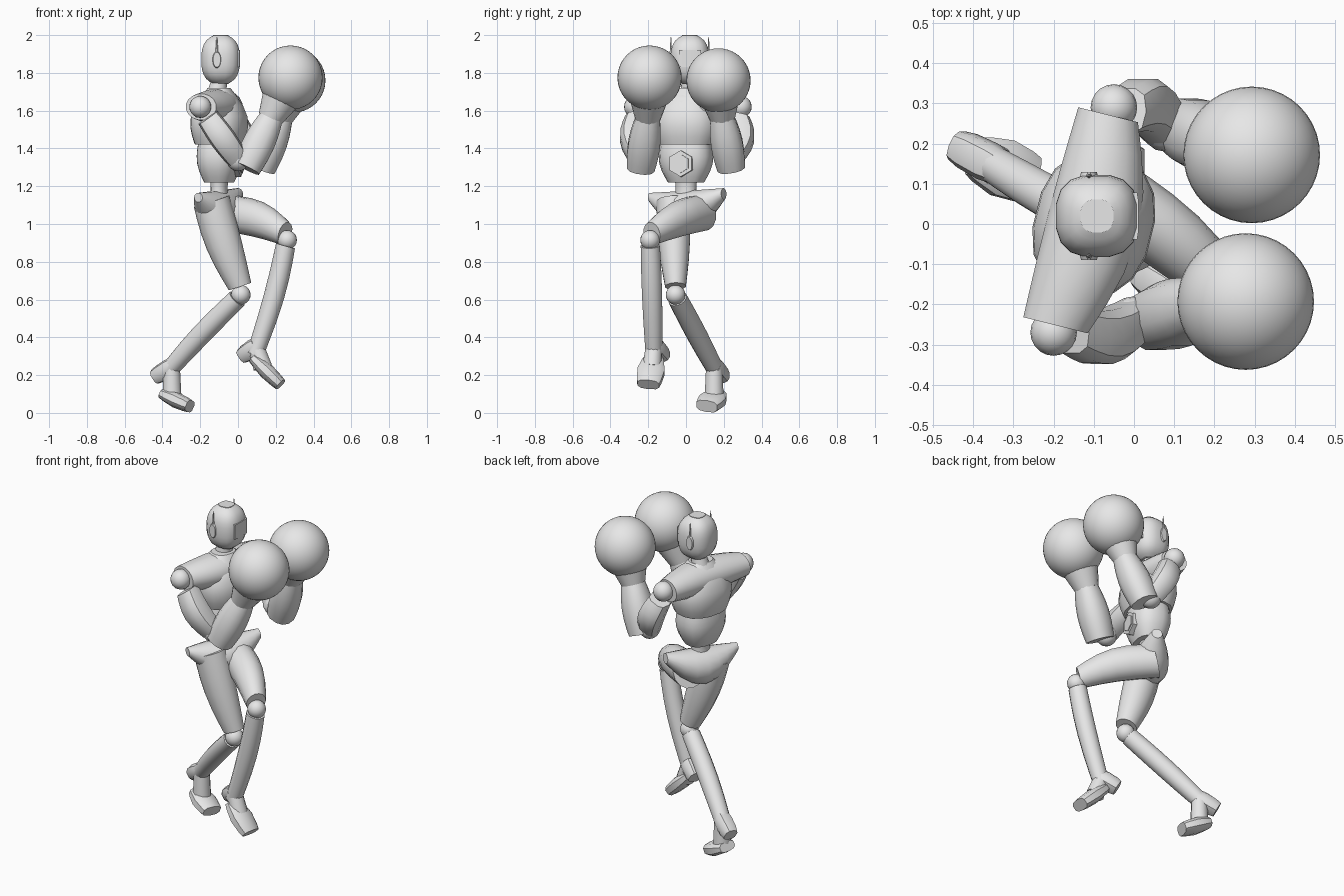
import bpy, bmesh, math
from mathutils import Vector

default_cube = bpy.data.objects.get("Cube")
if default_cube:
    bpy.data.objects.remove(default_cube, do_unlink=True)

LIGHT = .8
grey = bpy.data.materials.new("plain_grey")
grey.use_nodes = True
grey.diffuse_color = (LIGHT, LIGHT, LIGHT, 1)
grey.node_tree.nodes["Principled BSDF"].inputs["Base Color"].default_value = grey.diffuse_color

parts = []
UP = Vector((0, 0, 1))
SIDE = Vector((0, 1, 0))
STRAIGHT = Vector((0, 0, 0))
TORSO_SIDE = Vector((.25, 1, 0)).normalized()
TORSO_FRONT = TORSO_SIDE.cross(UP)


def finish(name, bm):
    bmesh.ops.recalc_face_normals(bm, faces=bm.faces)
    mesh = bpy.data.meshes.new(name)
    bm.to_mesh(mesh)
    bm.free()
    mesh.materials.append(grey)
    part = bpy.data.objects.new(name, mesh)
    bpy.context.collection.objects.link(part)
    parts.append(part)


def taper(start, end, bulge=0):
    """Radius running from start to end, swelling in the middle."""
    return lambda t: start + (end - start) * t + bulge * math.sin(math.pi * t)


def dome(radius, flat_end):
    """Radius of a rounded block whose ends stay slightly flat."""
    return lambda t: radius * max(flat_end, (1 - abs(2 * t - 1) ** 2.6) ** .4)


def superellipse(angle, power):
    def soften(value):
        return math.copysign(abs(value) ** (2 / power), value)
    return soften(math.cos(angle)), soften(math.sin(angle))


def limb(name, start, end, radius, aspect=1, side=SIDE, bend=STRAIGHT,
         sides=16, power=2, steps=8):
    """Closed body of rounded rings from start to end, optionally bent."""
    bm = bmesh.new()
    start, end = Vector(start), Vector(end)
    axis = (end - start).normalized()
    across = (side - axis * side.dot(axis)).normalized()
    depth = axis.cross(across) * aspect
    rings = []
    for step in range(steps + 1):
        t = (1 - math.cos(math.pi * step / steps)) / 2
        centre = start.lerp(end, t) + bend * math.sin(math.pi * t)
        ring = []
        for corner in range(sides):
            c, s = superellipse(math.tau * (corner + .5) / sides, power)
            ring.append(bm.verts.new(centre + (across * c + depth * s) * radius(t)))
        rings.append(ring)
    for low, high in zip(rings, rings[1:]):
        for k in range(sides):
            bm.faces.new((low[k - 1], low[k], high[k], high[k - 1]))
    bm.faces.new(rings[0])
    bm.faces.new(rings[-1])
    finish(name, bm)


def ball(name, centre, radius, segments=20):
    bm = bmesh.new()
    bmesh.ops.create_uvsphere(bm, u_segments=segments, v_segments=segments // 2, radius=radius)
    bmesh.ops.translate(bm, verts=bm.verts, vec=centre)
    finish(name, bm)


# Head, visor and neck
head = Vector((-.092, .02, 1.87))
limb("head", head - UP * .13, head + UP * .13, dome(.104, .4), power=2.6, steps=14)
brow = head + Vector((.093, 0, .05))
limb("visor", brow - UP * .09, brow, taper(.06, .06), aspect=.17, sides=8, power=5, steps=2)
limb("neck", head + Vector((-.025, 0, -.2)), head - UP * .08, taper(.055, .038))

# Ears with thin antennas
for label, sign in (("left", 1), ("right", -1)):
    ear = head + Vector((-.02, sign * .09, 0))
    outward = SIDE * sign * .02
    limb(label + "_ear", ear, ear + outward, taper(.05, .04), aspect=.5, side=UP, steps=3)
    antenna = ear + outward / 2
    limb(label + "_antenna", antenna, antenna + UP * .12, taper(.01, .002), sides=6, steps=2)

# Torso, turned slightly with the left shoulder forward
body = Vector((-.1, 0, 1.42))
limb("chest", body, body + UP * .3, taper(.15, .07, .065), aspect=.83, side=TORSO_SIDE, power=2.4)
yoke = Vector((-.13, .01, 1.62))
limb("shoulder_yoke", yoke - TORSO_SIDE * .27, yoke + TORSO_SIDE * .27,
     taper(.07, .065, .03), aspect=1.2, side=UP, bend=TORSO_FRONT * .03)
limb("abdomen", body - UP * .2, body, taper(.095, .135, .025), aspect=.8, side=TORSO_SIDE, power=2.5)
belly = body - UP * .1
for name, size, reach in (("belly_hexagon", .07, .12), ("belly_hexagon_centre", .05, .125)):
    limb(name, belly, belly + TORSO_FRONT * reach, taper(size, size),
         side=TORSO_SIDE, sides=6, steps=2)
limb("waist", body - UP * .32, body - UP * .15, taper(.07, .07, -.015), aspect=.8, side=TORSO_SIDE)

# Pelvis sagging between two raised hip crests
limb("pelvis", (-.21, -.19, 1.14), (0, .2, 1.16), taper(.025, .03, .08), side=UP,
     bend=UP * -.08, steps=10)

# Arms with round gloves held up in front
arms = {
    "right": dict(shoulder=(-.2, -.27, 1.62), elbow=(0, -.24, 1.34),
                  wrist=(.18, -.2, 1.57), glove=(.278, -.193, 1.775), bend=SIDE * -.03),
    "left": dict(shoulder=(-.05, .29, 1.62), elbow=(.08, .24, 1.34),
                 wrist=(.23, .19, 1.57), glove=(.293, .172, 1.76), bend=SIDE * .035),
}
for label, arm in arms.items():
    bend = arm.pop("bend")
    shoulder, elbow, wrist, glove = map(Vector, arm.values())
    forearm_base = elbow + Vector((.045, 0, -.045))
    ball(label + "_shoulder_joint", shoulder, .058)
    ball(label + "_elbow_joint", elbow, .06)
    limb(label + "_upper_arm", shoulder.lerp(elbow, .2), elbow, taper(.06, .058, .01),
         bend=bend, sides=10, power=2.8)
    limb(label + "_forearm", forearm_base, wrist, taper(.076, .063, .017),
         sides=12, power=2.3)
    limb(label + "_glove_cuff", wrist.lerp(elbow, .05), wrist.lerp(glove, .5),
         taper(.068, .105), sides=20, steps=4)
    ball(label + "_glove", glove, .17, 40)

# Legs: right planted behind, left raised and crossing in front
legs = {
    "right": dict(hip=(-.14, -.07, 1.12), knee=(.015, -.055, .625), ankle=(-.37, .16, .22),
                  heel=(-.44, .195, .19), sole=(-.4, .17, .1), toe=(-.255, .11, .035),
                  bend=(-.01, 0, 0)),
    "left": dict(hip=(-.08, .09, 1.06), knee=(.26, -.19, .915), ankle=(.09, -.17, .31),
                 heel=(.02, -.12, .3), sole=(.08, -.17, .29), toe=(.225, -.2, .15),
                 bend=(.02, 0, .02)),
}
for label, leg in legs.items():
    hip, knee, ankle, heel, sole, toe, bend = map(Vector, leg.values())
    limb(label + "_thigh", hip, hip.lerp(knee, .97) + UP * .03, taper(.088, .056, .013),
         aspect=1.12, bend=bend, sides=14)
    ball(label + "_knee_joint", knee, .052)
    limb(label + "_shin", knee.lerp(ankle, .05), ankle, taper(.052, .045, .006),
         bend=bend, sides=14)
    limb(label + "_heel", ankle.lerp(knee, .08), heel, taper(.045, .04, .008),
         sides=10, power=2.6, steps=3)
    limb(label + "_ankle", ankle.lerp(knee, .05), sole.lerp(toe, .35), taper(.045, .052),
         sides=12, steps=3)
    limb(label + "_foot", sole, toe, taper(.05, .06, .02), aspect=.56,
         sides=10, power=2.8, steps=4)

# Smooth shading with crisp creases
bpy.ops.object.select_all(action="DESELECT")
for part in parts:
    part.select_set(True)
bpy.context.view_layer.objects.active = parts[0]
bpy.ops.object.shade_smooth_by_angle(angle=math.radians(35))
